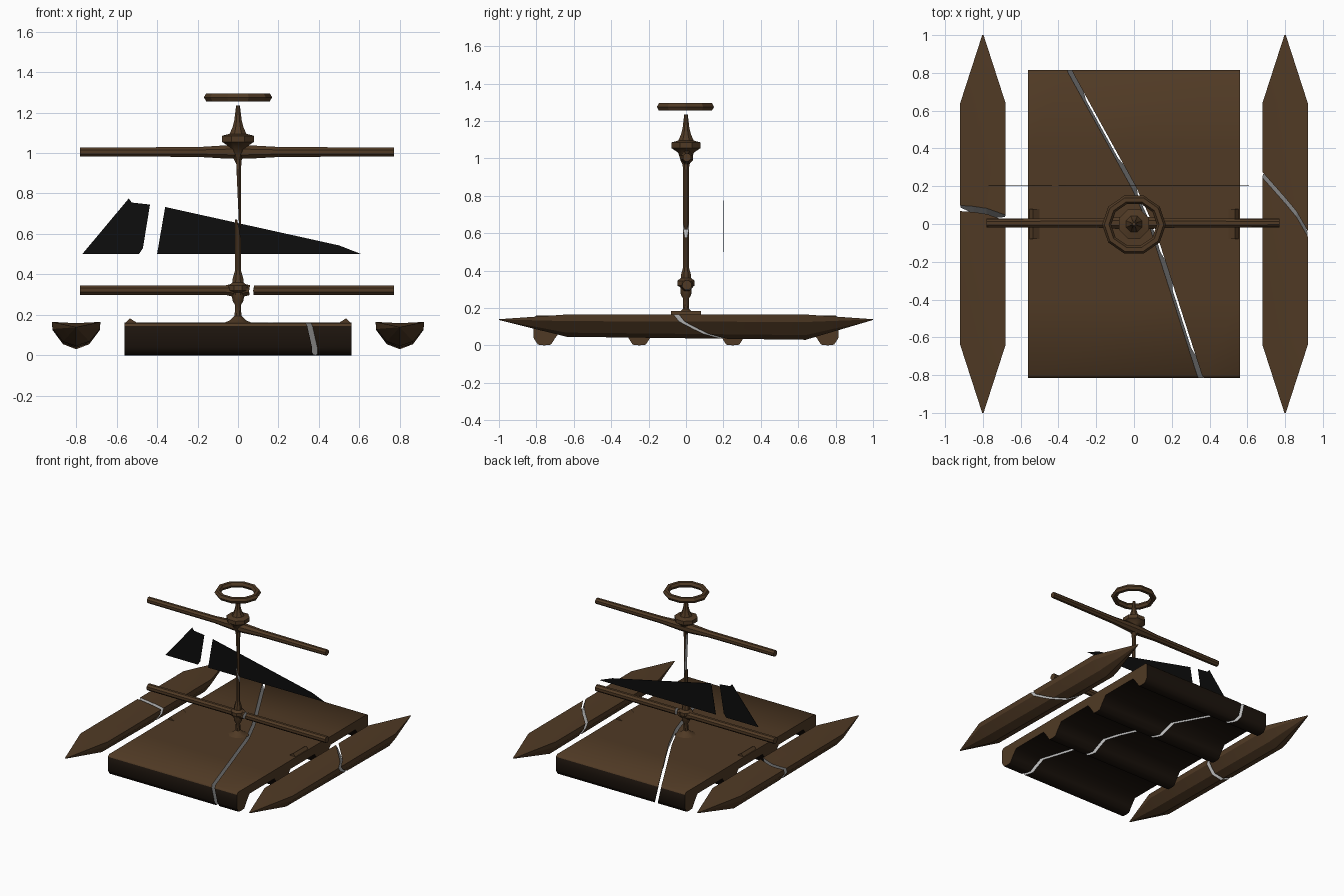
import bpy, bmesh, math
from mathutils import Vector, Matrix

if "Cube" in bpy.data.objects:
    bpy.data.objects.remove(bpy.data.objects["Cube"])


def material(name, rgb):
    m = bpy.data.materials.new(name)
    m.diffuse_color = (*rgb, 1)
    m.use_nodes = True
    m.node_tree.nodes["Principled BSDF"].inputs["Base Color"].default_value = m.diffuse_color
    return m


WOOD = material("wood", (0.08, 0.042, 0.018))
DARK = material("dark_wood", (0.012, 0.007, 0.004))
CLOTH = material("sail_cloth", (0.004, 0.004, 0.004))
SPLIT = material("split_face", (0.5, 0.5, 0.5))


def finish(name, bm, mats, angle=40):
    bmesh.ops.recalc_face_normals(bm, faces=bm.faces)
    me = bpy.data.meshes.new(name)
    bm.to_mesh(me)
    bm.free()
    for m in mats:
        me.materials.append(m)
    ob = bpy.data.objects.new(name, me)
    bpy.context.collection.objects.link(ob)
    if angle:
        bpy.ops.object.select_all(action='DESELECT')
        ob.select_set(True)
        bpy.context.view_layer.objects.active = ob
        bpy.ops.object.shade_smooth_by_angle(angle=math.radians(angle))
    return ob


def loft(rings, cap=True):
    bm = bmesh.new()
    vs = [[bm.verts.new(p) for p in r] for r in rings]
    n = len(vs[0])
    for a, b in zip(vs, vs[1:]):
        for i in range(n):
            bm.faces.new((a[i], a[(i + 1) % n], b[(i + 1) % n], b[i]))
    if cap:
        bm.faces.new(vs[0])
        bm.faces.new(vs[-1])
    return bm


def lathe(name, profile, sides=8, along_x=False, center=(0, 0, 0)):
    rings = []
    for r, t in profile:
        ring = []
        for i in range(sides):
            a = 2 * math.pi * (i + 0.5) / sides
            c, s = r * math.cos(a), r * math.sin(a)
            ring.append(Vector((t, c, s) if along_x else (c, s, t)) + Vector(center))
        rings.append(ring)
    return finish(name, loft(rings), [WOOD])


def cut(ob, ring_a, ring_b):
    """Remove the prism between two matching rings, leaving pale split faces."""
    cutter = finish("crack_cutter", loft([ring_a, ring_b]), [SPLIT], 0)
    cutter.hide_render = True
    mod = ob.modifiers.new("crack", 'BOOLEAN')
    mod.operation, mod.solver, mod.object = 'DIFFERENCE', 'EXACT', cutter
    mod.material_mode = 'TRANSFER'
    dg = bpy.context.evaluated_depsgraph_get()
    me = bpy.data.meshes.new_from_object(ob.evaluated_get(dg))
    ob.modifiers.clear()
    ob.data = me
    bpy.data.objects.remove(cutter)


def plan_crack(ob, path, gap, shift):
    """Vertical crack following a path in plan; shift slants its lower end."""
    g = Vector((*gap, 0)) / 2
    pts = [Vector((x, y, 0.165)) for x, y in path]
    top = [p + g for p in pts] + [p - g for p in reversed(pts)]
    d = Vector((*shift, -0.155))
    cut(ob, [p - d * 0.3 for p in top], [p + d * 1.3 for p in top])


# deck: plank slab with four rounded cross beams underneath
prof = [(0.8, 0.16), (0.4, 0.16), (0, 0.162), (-0.4, 0.16), (-0.8, 0.16), (-0.815, 0.145)]
for c in (-0.757, -0.25, 0.25, 0.757):
    lo, hi = max(c - 0.1, -0.815), min(c + 0.1, 0.815)
    prof += [(lo, 0.095), (c - 0.058, 0.04), (c - 0.035, 0.004), (c, 0.0),
             (c + 0.035, 0.004), (c + 0.058, 0.04), (hi, 0.095)]
prof.append((0.815, 0.145))
bm = loft([[(x, y, z) for y, z in prof] for x in (-0.56, 0.56)])
bmesh.ops.recalc_face_normals(bm, faces=bm.faces)
for f in bm.faces:
    if f.normal.z < 0.1 and abs(f.normal.x) < 0.5:
        f.material_index = 1
deck = finish("deck", bm, [WOOD, DARK], 60)
plan_crack(deck, [(-0.37, 0.86), (0, 0.19), (0.1, -0.03), (0.15, -0.19), (0.365, -0.86)],
           (0.026, 0), (0.035, 0))

# small cleats on the deck edges
for s, side in ((-1, "left"), (1, "right")):
    tri = [(0.56, 0.155), (0.535, 0.183), (0.49, 0.155)]
    bm = loft([[(s * x, y, z) for x, z in tri] for y in (-0.08, 0.08)])
    finish(side + "_cleat", bm, [WOOD], 0)

# pontoons: keel shaped sections tapering to points
SECTION = [(0.12, 0.165), (0.117, 0.125), (0.065, 0.055), (0, 0.03),
           (-0.065, 0.055), (-0.117, 0.125), (-0.12, 0.165), (0, 0.158)]
CRACKS = {-1: [(-0.96, 0.085), (-0.85, 0.08), (-0.78, 0.07), (-0.66, 0.025)],
          1: [(0.63, 0.31), (0.68, 0.26), (0.86, 0.05), (0.96, -0.12)]}
for s, side in ((-1, "left"), (1, "right")):
    rings = []
    for y, k, drop in ((-1, 0.03, 0.14), (-0.64, 1, 0.165), (0.64, 1, 0.165), (1, 0.03, 0.14)):
        lift = 0.015 if y == -0.64 else 0
        rings.append([(s * 0.8 + x * k, y,
                       drop + (z - 0.165) * k * (1 - lift * 8)) for x, z in SECTION])
    hull = finish(side + "_pontoon", loft(rings), [WOOD], 30)
    plan_crack(hull, CRACKS[s], (0, 0.03), (0, 0.1 if s > 0 else -0.05))

# mast with foot and lower collar, split along its length
mast = lathe("mast", [(0.08, 0.158), (0.045, 0.172), (0.018, 0.195), (0.016, 0.25), (0.03, 0.27),
                      (0.033, 0.31), (0.05, 0.32), (0.05, 0.345), (0.03, 0.36), (0.028, 0.38),
                      (0.016, 0.42), (0.016, 0.92), (0.022, 1.0)])
gap = [(0.03, 0.5), (-0.004, 0.67), (-0.06, 0.68), (-0.06, 1.02),
       (-0.012, 1.02), (0.004, 0.66), (0.03, 0.56)]
cut(mast, [(x, -0.1, z) for x, z in gap], [(x, 0.1, z) for x, z in gap])

# mast head with flared hub and spike
lathe("mast_head", [(0.012, 0.95), (0.03, 0.985), (0.045, 1.03), (0.085, 1.055), (0.085, 1.085),
                    (0.045, 1.095), (0.03, 1.125), (0.02, 1.16), (0.01, 1.235)])

# upper and lower yards
lathe("upper_yard", [(0.024, -0.78), (0.026, -0.2), (0.036, -0.05), (0.036, 0.05),
                     (0.027, 0.2), (0.023, 0.77)], 8, True, (0, 0.005, 1.005))
yard = lathe("lower_yard", [(0.026, -0.78), (0.026, -0.06), (0.034, -0.03), (0.034, 0.03),
                            (0.026, 0.06), (0.026, 0.77)], 8, True, (0, 0.005, 0.322))
slit = [(0.06, 0.25), (0.055, 0.32), (0.07, 0.4), (0.09, 0.4), (0.075, 0.32), (0.08, 0.25)]
cut(yard, [(x, -0.1, z) for x, z in slit], [(x, 0.1, z) for x, z in slit])

# crow ring floating over the mast
bpy.ops.mesh.primitive_torus_add(major_segments=10, minor_segments=6, major_radius=0.145,
                                 minor_radius=0.024, location=(0, -0.003, 1.275))
ring = bpy.context.object
ring.name = "top_ring"
ring.scale = (1, 0.95, 0.95)
ring.data.materials.append(WOOD)

# torn sail in two flat scraps
SCRAPS = {"sail_scrap_small": [(-0.77, 0.5), (-0.49, 0.5), (-0.47, 0.53), (-0.435, 0.745),
                               (-0.525, 0.755), (-0.54, 0.775)],
          "sail_scrap_large": [(-0.4, 0.5), (0.61, 0.5), (0.5, 0.543), (-0.36, 0.733)]}
for name, pts in SCRAPS.items():
    bm = loft([[(x, y, z) for x, z in pts] for y in (0.2, 0.204)])
    finish(name, bm, [CLOTH], 0)
